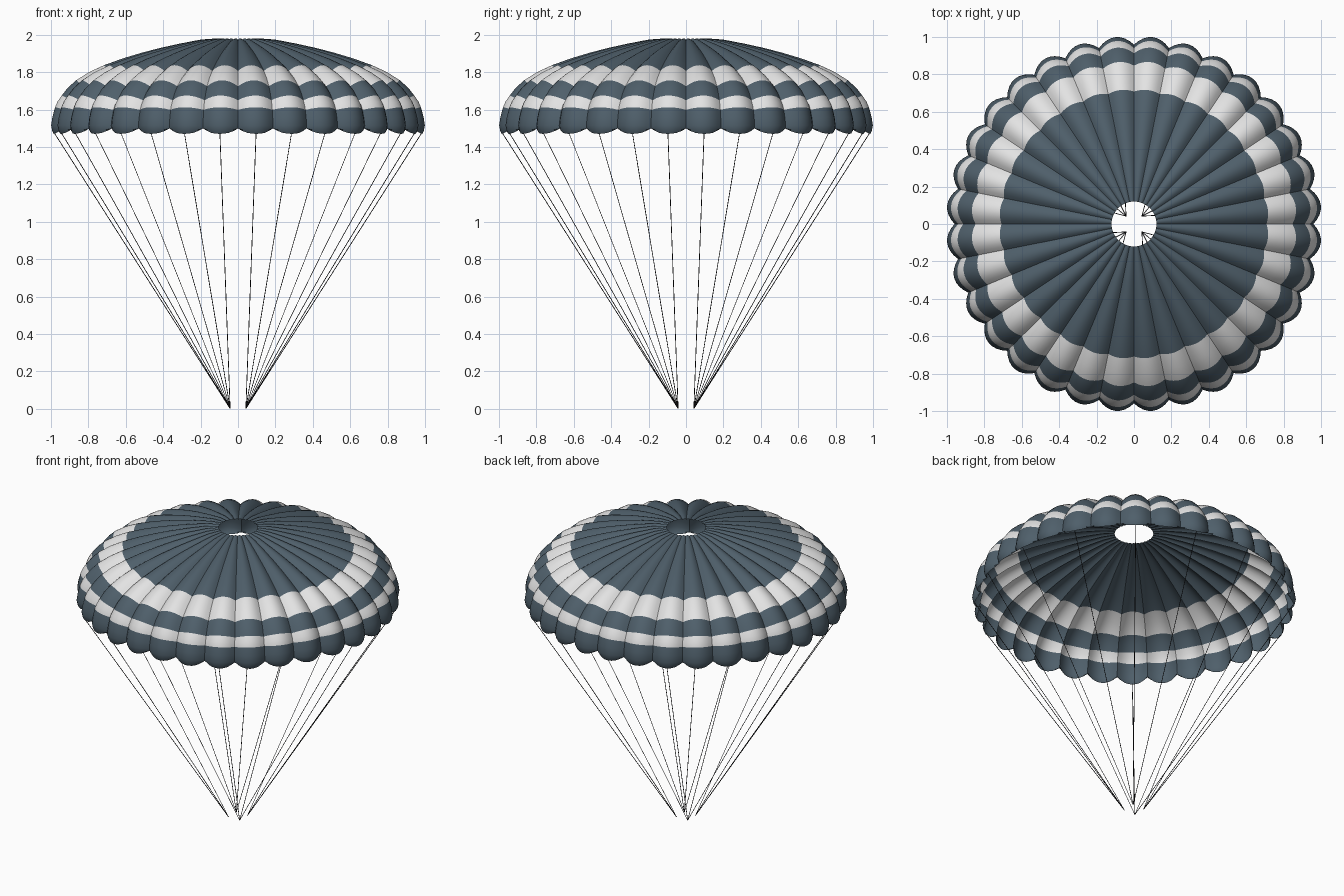
import bpy, bmesh, math
from mathutils import Vector

if "Cube" in bpy.data.objects:
    bpy.data.objects.remove(bpy.data.objects["Cube"], do_unlink=True)

GORES = 32
STEPS = 8          # facets across one gore
HEM_Z = 1.47


def material(name, rgb):
    m = bpy.data.materials.new(name)
    m.use_nodes = True
    m.diffuse_color = (*rgb, 1)
    m.node_tree.nodes["Principled BSDF"].inputs["Base Color"].default_value = (*rgb, 1)
    return m


slate = material("slate_fabric", (0.078, 0.115, 0.146))
white = material("white_fabric", (0.77, 0.77, 0.77))
cord = material("dark_cord", (0.012, 0.012, 0.014))

# Canopy profile along the middle of a gore: radius, height
profile = [Vector(p) for p in (
    (0.12, 1.98), (0.2, 1.974), (0.31, 1.953), (0.42, 1.929), (0.52, 1.903),
    (0.62, 1.873), (0.72, 1.837), (0.80, 1.8), (0.87, 1.756), (0.915, 1.716),
    (0.947, 1.675), (0.97, 1.642), (0.983, 1.612), (0.997, 1.56), (1.004, 1.515),
    (0.998, 1.485), (0.99, HEM_Z))]
white_rows = {6, 7, 10, 11}


def canopy_point(row, column):
    """Point on the billowed cloth; seams are pulled in along the normal."""
    p = profile[row]
    t = profile[min(row + 1, len(profile) - 1)] - profile[max(row - 1, 0)]
    normal = Vector((-t.y, t.x)).normalized()
    u = 2 * (column % STEPS) / STEPS - 1
    q = p - normal * 0.045 * p.x * u * u
    if row == len(profile) - 1:
        q.y += 0.012 * u ** 4
    a = 2 * math.pi * column / (GORES * STEPS)
    return Vector((q.x * math.cos(a), q.x * math.sin(a), q.y))


# Canopy: open cloth with a vent hole, coloured in rings
bm = bmesh.new()
count = GORES * STEPS
rings = [[bm.verts.new(canopy_point(r, c)) for c in range(count)]
         for r in range(len(profile))]
for r in range(len(profile) - 1):
    for c in range(count):
        d = (c + 1) % count
        f = bm.faces.new((rings[r][c], rings[r + 1][c], rings[r + 1][d], rings[r][d]))
        f.material_index = 1 if r in white_rows else 0
mesh = bpy.data.meshes.new("canopy")
bm.to_mesh(mesh)
bm.free()
canopy = bpy.data.objects.new("canopy", mesh)
bpy.context.collection.objects.link(canopy)
mesh.materials.append(slate)
mesh.materials.append(white)
bpy.context.view_layer.objects.active = canopy
canopy.select_set(True)
bpy.ops.object.shade_smooth_by_angle(angle=math.radians(32))

# Suspension lines: every second gore, gathered at four points
curve = bpy.data.curves.new("suspension_lines", "CURVE")
curve.dimensions = "3D"
curve.bevel_depth = 0.002
curve.bevel_resolution = 0
curve.use_fill_caps = True
for i in range(GORES // 2):
    a = 2 * math.pi * (2 * i + 0.5) / GORES
    x, y = math.cos(a), math.sin(a)
    spline = curve.splines.new("POLY")
    spline.points.add(1)
    spline.points[0].co = (0.987 * x, 0.987 * y, HEM_Z + 0.005, 1)
    spline.points[1].co = (math.copysign(0.042, x), math.copysign(0.042, y), 0.001, 1)
lines = bpy.data.objects.new("suspension_lines", curve)
bpy.context.collection.objects.link(lines)
curve.materials.append(cord)
